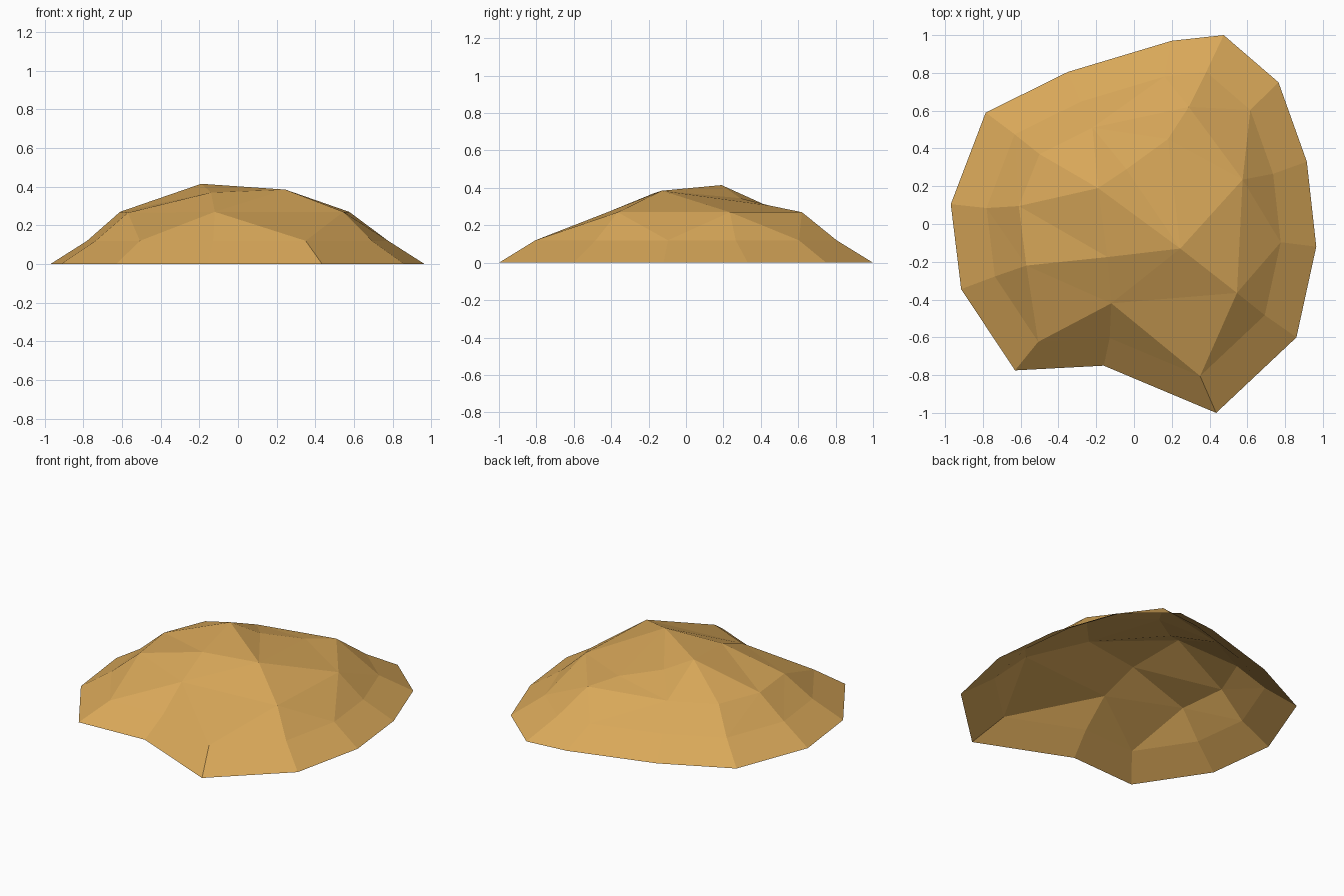
import bpy
from mathutils import Vector
from mathutils.geometry import delaunay_2d_cdt

if "Cube" in bpy.data.objects:
    bpy.data.objects.remove(bpy.data.objects["Cube"])

# Ground outline, counter-clockwise
outline = [(.965, -.12), (.915, .33), (.765, .75), (.475, 1), (.20, .97),
           (-.35, .805), (-.785, .59), (-.97, .105), (-.915, -.345),
           (-.63, -.775), (-.16, -.75), (.435, -1), (.86, -.60)]
n = len(outline)

# Foot of the mound, then the lower bench, which is the outline pulled inwards
points = [(x, y, 0) for x, y in outline]
points += [(x * .805, y * .805, .12) for x, y in outline]

# Shoulder, ridge and summit points
upper = {
    "east": (.575, .235, .27), "southeast": (.545, -.365, .27),
    "south": (-.12, -.42, .27), "southwest": (-.57, -.22, .265),
    "west": (-.61, .095, .27), "northwest": (-.50, .37, .27),
    "north": (-.22, .51, .27), "northeast": (.29, .62, .27),
    "gully": (.18, .45, .305), "saddle": (-.04, .29, .345),
    "peak": (-.19, .19, .415), "east_top": (.245, -.13, .385),
    "ridge": (-.14, -.175, .37),
}
index = {}
for name, co in upper.items():
    index[name] = len(points)
    points.append(co)
# Bench points used by creases
for name, i in (("b_northeast", 2), ("b_southwest", 9), ("b_south", 11)):
    index[name] = n + i

# Creases that the facets must follow
chains = ["southwest ridge east_top east b_northeast",
          "southwest west northwest north northeast gully saddle peak ridge south",
          "saddle east_top peak west", "gully east_top southeast b_south south",
          "south southeast east", "south b_southwest southwest"]
edges = [(n + i, n + (i + 1) % n) for i in range(n)]
edges += [(i, n + i) for i in range(n)]
for chain in chains:
    ids = [index[k] for k in chain.split()]
    edges += list(zip(ids, ids[1:]))

# Triangulate in plan, then lift every point to its height
flat, _, faces, origin, _, _ = delaunay_2d_cdt(
    [Vector(p[:2]) for p in points], edges, [list(range(n))], 1, 1e-5)
verts = [(v.x, v.y, points[o[0]][2] if o else .2) for v, o in zip(flat, origin)]

mesh = bpy.data.meshes.new("mound")
mesh.from_pydata(verts, [], faces)
mesh.update()
if sum(p.normal.z for p in mesh.polygons) < 0:
    mesh.flip_normals()
mound = bpy.data.objects.new("mound", mesh)
bpy.context.collection.objects.link(mound)

# Sandy colour
sand = bpy.data.materials.new("sand")
sand.diffuse_color = (.69, .39, .10, 1)
sand.use_nodes = True
sand.node_tree.nodes["Principled BSDF"].inputs["Base Color"].default_value = sand.diffuse_color
mesh.materials.append(sand)
